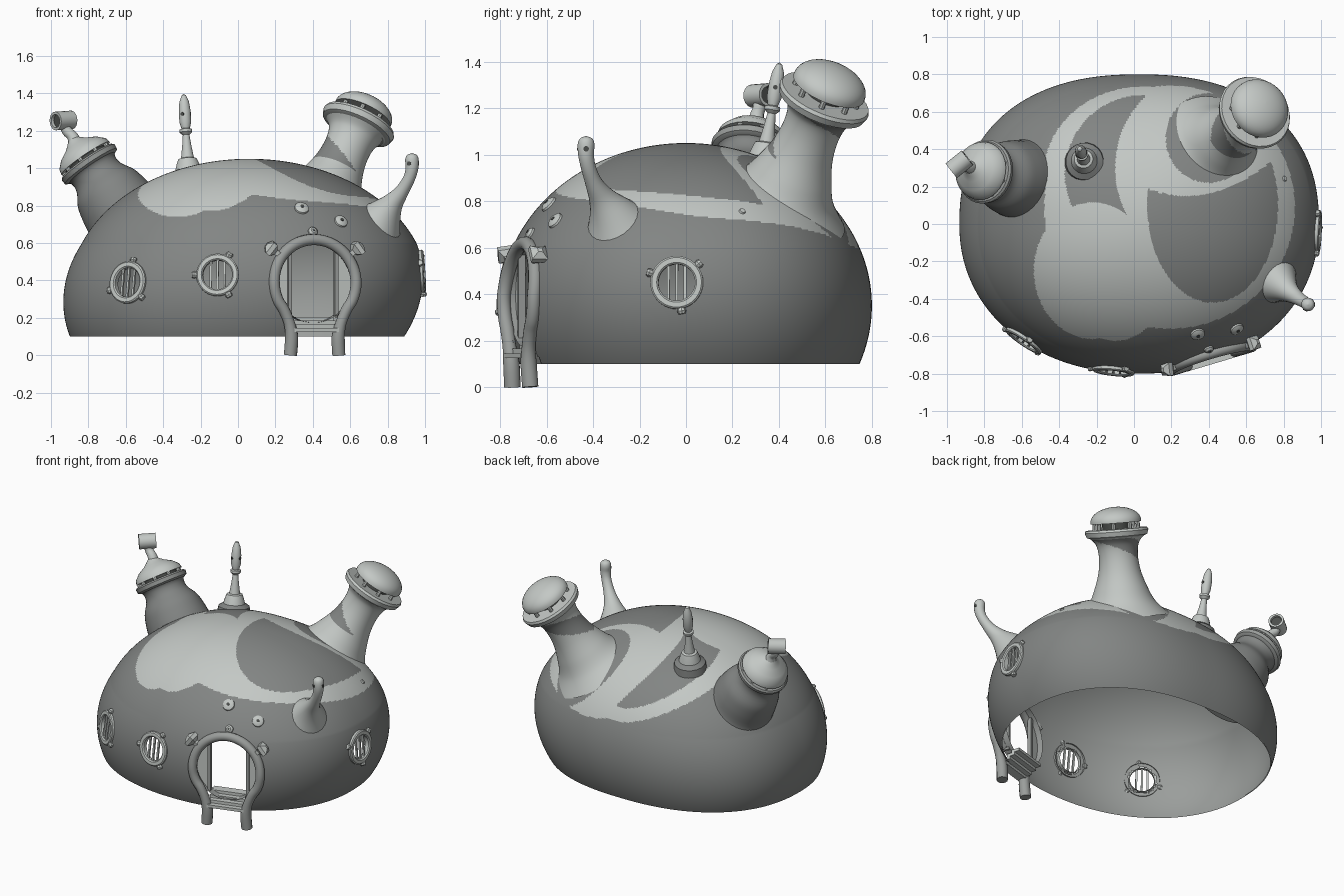
import bpy, bmesh, math
from mathutils import Vector, Matrix

cube = bpy.data.objects.get("Cube")
if cube:
    bpy.data.objects.remove(cube)


def material(name, rgb):
    m = bpy.data.materials.new(name)
    m.use_nodes = True
    m.diffuse_color = (*rgb, 1)
    m.node_tree.nodes["Principled BSDF"].inputs["Base Color"].default_value = (*rgb, 1)
    return m


SHELL = material("dark_grey", (0.225, 0.235, 0.23))
LIGHT = material("pale_grey", (0.55, 0.58, 0.56))
TRIM = material("mid_grey", (0.325, 0.34, 0.33))
DARK = material("deep_grey", (0.07, 0.075, 0.07))


def finish(name, bm, *mats):
    me = bpy.data.meshes.new(name)
    bm.to_mesh(me)
    bm.free()
    ob = bpy.data.objects.new(name, me)
    bpy.context.collection.objects.link(ob)
    for m in mats:
        me.materials.append(m)
    bpy.ops.object.select_all(action="DESELECT")
    ob.select_set(True)
    bpy.context.view_layer.objects.active = ob
    bpy.ops.object.shade_smooth_by_angle(angle=math.radians(35))


def catmull(rows, k):
    """Refine a list of tuples with a Catmull-Rom spline."""
    if k < 2:
        return rows
    p = [rows[0], *rows, rows[-1]]
    out = []
    for i in range(1, len(p) - 2):
        for t in (j / k for j in range(k)):
            out.append(tuple(b + (c - a) * t / 2 + (a - 2.5 * b + 2 * c - d / 2) * t * t
                             + (1.5 * (b - c) + (d - a) / 2) * t ** 3
                             for a, b, c, d in zip(*p[i - 1:i + 3])))
    return out + [rows[-1]]


def tube(name, rows, mats, n=24, k=1, axis=None, caps=True, rule=None):
    """Sweep circles along rows of (x, y, z, radius)."""
    rows = catmull(rows, k)
    pts = [Vector(r[:3]) for r in rows]
    bm = bmesh.new()
    rings, side = [], None
    for i, p in enumerate(pts):
        t = axis or (pts[min(i + 1, len(pts) - 1)] - pts[max(i - 1, 0)])
        t = t.normalized()
        side = side or t.orthogonal()
        side = (side - t * side.dot(t)).normalized()
        other = t.cross(side)
        r = max(rows[i][3], 0.0008)
        rings.append([bm.verts.new(p + r * (side * math.cos(a) + other * math.sin(a)))
                      for a in (math.tau * j / n for j in range(n))])
    for i in range(len(rings) - 1):
        for j in range(n):
            q = (j + 1) % n
            f = bm.faces.new((rings[i][j], rings[i][q], rings[i + 1][q], rings[i + 1][j]))
            if rule:
                f.material_index = rule(i / (len(rings) - 1), j / n)
    if caps:
        bm.faces.new(rings[0][::-1])
        bm.faces.new(rings[-1])
    finish(name, bm, *mats)


def lathe(name, base, axis, profile, mats, n=32, k=1, caps=True, rule=None):
    """Turn a profile of (distance along axis, radius)."""
    base, axis = Vector(base), Vector(axis).normalized()
    rows = [(*(base + axis * s), r) for s, r in profile]
    tube(name, rows, mats, n, k, axis, caps, rule)


def box(name, frame, center, size, mat):
    bm = bmesh.new()
    bmesh.ops.create_cube(bm, size=1, matrix=frame @ Matrix.Translation(center)
                          @ Matrix.Diagonal((*size, 1)))
    finish(name, bm, mat)


# Shell geometry: a squashed, slightly boxy ellipsoid leaning to one side
A, B, H, MID, LEAN = 0.957, 0.8, 0.7, 0.35, 0.13
FRONT, BACK = 2.12, 2.32


def shift(z):
    return min(LEAN * (z - 0.1) - 0.005, 0.06)


def spot(z, x=None, y=None):
    """Point and normal on the front (given x) or the left side (given y)."""
    r = math.sqrt(1 - ((z - MID) / H) ** 2)
    e = FRONT
    if y is None:
        sx = x - shift(z)
        y = -B * (r ** e - (abs(sx) / A) ** e) ** (1 / e)
    else:
        sx = A * (r ** e - (abs(y) / B) ** e) ** (1 / e)
    k = r ** (2 - e)
    slope = k * math.copysign(abs(sx) ** (e - 1), sx) / A ** e
    lean = LEAN if shift(z) < 0.06 else 0
    across = k * math.copysign(abs(y) ** (e - 1), y) / B ** e
    return (Vector((sx + shift(z), y, z)),
            Vector((slope, across, (z - MID) / H ** 2 - slope * lean)).normalized())


def frame_at(p, normal):
    side = Vector((0, 0, 1)).cross(normal).normalized()
    m = Matrix((side, normal.cross(side), normal)).transposed().to_4x4()
    return Matrix.Translation(p) @ m


def inside(p, cx, cy, rx, ry):
    return ((p.x - cx) / rx) ** 2 + ((p.y - cy) / ry) ** 2 < 1


def is_pale(p):
    """Round spot and looping bands painted on the roof."""
    if p.z < 0.5:
        return False
    if inside(p, -0.22, -0.25, 0.315, 0.365) or inside(p, -0.1, -0.38, 0.24, 0.245):
        return True
    pocket_a = (inside(p, 0.05, 0.27, 0.42, 0.42) and not inside(p, 0.4, 0.3, 0.5, 0.52)
                and p.y > 0.05)
    pocket_b = inside(p, 0.42, 0.1, 0.35, 0.52) and p.y < 0.15 + 0.9 * (p.x - 0.28) ** 2
    pocket_c = inside(p, 0.4, 0.46, 0.23, 0.24)
    bands = inside(p, 0.19, 0.09, 0.67, 0.65) or inside(p, 0.05, 0.27, 0.53, 0.465)
    return bands and not (pocket_a or pocket_b or pocket_c)


windows = [spot(0.39, x=-0.59), spot(0.43, x=-0.11), spot(0.45, y=-0.04)]
door = frame_at(Vector((0.41, -0.71, 0.39)), Vector((0.285, -0.958, 0)).normalized())
door_inv = door.inverted()


def is_hole(p):
    if any((p - w).length < 0.093 for w, _ in windows):
        return True
    d = door_inv @ p
    return d.z > -0.25 and (d.xy.length < 0.22 or (abs(d.x) < 0.13 and d.y < 0))


def dome(name, scale, n, rows, mats, rule):
    bm = bmesh.new()
    low = -math.asin(0.25 / H)
    plan = []
    for u in (math.tau * j / n for j in range(n)):
        c, s = math.cos(u), math.sin(u)
        e = BACK if s > 0 else FRONT
        d = (abs(c) ** e + abs(s) ** e) ** (-1 / e)
        plan.append((A * c * d * scale, B * s * d * scale))
    grid = []
    for i in range(rows + 1):
        lat = low + (math.pi / 2 - low) * i / rows
        z = MID + H * math.sin(lat) * (scale if lat > 0 else 1)
        grid.append([bm.verts.new((shift(z) + x * math.cos(lat), y * math.cos(lat), z))
                     for x, y in plan])
    for i in range(rows):
        for j in range(n):
            q = (j + 1) % n
            quad = (grid[i][j], grid[i][q], grid[i + 1][q], grid[i + 1][j])
            c = sum((v.co for v in quad), Vector()) / 4
            if not is_hole(c):
                bm.faces.new(quad).material_index = rule(c)
    bmesh.ops.remove_doubles(bm, verts=bm.verts[:], dist=1e-5)
    finish(name, bm, *mats)


dome("shell", 1, 400, 170, [SHELL, LIGHT], lambda c: int(is_pale(c)))
dome("shell_lining", 0.994, 220, 90, [TRIM], lambda c: 0)

# Round barred windows set into the wall
for w, (p, nrm) in enumerate(windows):
    p = p - nrm * 0.006
    f = frame_at(p, nrm)
    lathe(f"window_ring_{w}", p, nrm, [(-0.02, 0.114), (0.01, 0.114), (0.016, 0.107), (0.016, 0.086),
                                       (0.009, 0.079), (-0.02, 0.079)], [LIGHT], 40, caps=False)
    for x in (-0.036, 0, 0.036):
        box(f"window_bar_{w}", f, (x, 0, 0), (0.012, 0.16, 0.012), LIGHT)
    for i in range(3):
        a = math.radians(80 + 120 * i - 20 * w)
        d = f.to_3x3() @ Vector((math.cos(a), math.sin(a), 0))
        lathe(f"window_knob_{w}", p, d, [(0.105, 0.012), (0.125, 0.02), (0.137, 0.015)], [LIGHT], 8)

# Doorway: horseshoe frame leaning back at the top, sleeve, panels, jambs, steps
leg = [(0.135, -0.39), (0.13, -0.29), (0.145, -0.215)]
arc = [(0.228 * math.cos(a), 0.228 * math.sin(a))
       for a in (math.radians(-40 + 260 * i / 20) for i in range(21))]
path = leg + arc + [(-x, y) for x, y in reversed(leg)]
tube("door_frame", [(*(door @ Vector((x, y, 0.01 - 0.12 * max(y, 0) - 0.06 * max(-y - 0.2, 0)))),
                     0.036 if y < -0.28 else 0.03) for x, y in path], [TRIM], 12, 3)
front = door.to_3x3() @ Vector((0, 0, 1))
lathe("door_sleeve", door.translation, front, [(-0.08, 0.216), (-0.01, 0.216)], [TRIM], 48, caps=False)
for s in (-1, 1):
    bm = bmesh.new()
    ends = math.acos(0.13 / 0.218)
    rim = [(s * 0.218 * math.cos(a), 0.218 * math.sin(a))
           for a in (ends * (i / 8 - 1) for i in range(17))]
    bm.faces.new([bm.verts.new(door @ Vector((x, y, -0.04))) for x, y in rim])
    finish("door_panel", bm, LIGHT)
    box("door_jamb", door, (s * 0.13, 0, -0.04), (0.02, 0.36, 0.03), TRIM)
    d = door.to_3x3() @ Vector((s * 0.8, 0.6, -0.05))
    lathe("door_finial", door @ Vector((0, 0, 0.01)), d,
          [(0.22, 0.018), (0.27, 0.02), (0.29, 0.05), (0.315, 0.05), (0.335, 0.015)], [LIGHT], 4)
for i in range(4):
    box("step", door, (0, -0.255 + 0.02 * i, 0.01 - 0.035 * i), (0.25, 0.02, 0.06), LIGHT)

# Small studs on the front and side
for x, z, r in ((0.34, 0.785, 0.042), (0.55, 0.715, 0.04), (0.4, 0.66, 0.028)):
    p, nrm = spot(z, x=x)
    lathe("stud", p, nrm, [(-0.01, r), (0.008, r * 0.9), (0.018, r * 0.5)], [LIGHT], 16)
    lathe("stud_eye", p, nrm, [(0.01, r * 0.25), (0.02, r * 0.25)], [DARK], 12)
p, nrm = spot(0.75, y=0.24)
lathe("side_stud", p, nrm, [(-0.01, 0.022), (0.015, 0.012)], [LIGHT], 12)


def lantern_posts(base, axis, radius, low, high, count):
    f = frame_at(Vector(base), Vector(axis).normalized())
    for i in range(count):
        a = math.tau * i / count
        start = f @ Vector((radius * math.cos(a), radius * math.sin(a), 0))
        lathe("lantern_post", start, axis, [(low, 0.013), (high, 0.013)], [LIGHT], 8)


# Leaning tower with spiral stripe and lantern cap
T, TA = (0.645, 0.595, 1.24), (0.39, 0.35, 0.85)


def spiral(s, a):
    return int(0.42 < s < 0.93 and (a + s * 1.3) % 1 < 0.3)


lathe("tower", T, TA, [(-0.55, 0.30), (-0.46, 0.215), (-0.36, 0.168), (-0.26, 0.136), (-0.16, 0.125),
                       (-0.08, 0.138), (-0.03, 0.18)], [LIGHT, SHELL], 64, 10, rule=spiral)
lathe("tower_rim", T, TA, [(-0.04, 0.17), (-0.03, 0.195), (0, 0.205), (0.015, 0.198), (0.015, 0.15)], [LIGHT])
lathe("tower_core", T, TA, [(0, 0.09), (0.075, 0.09)], [DARK])
lantern_posts(T, TA, 0.14, 0.01, 0.065, 8)
lathe("tower_cap", T, TA, [(0.055, 0.13), (0.055, 0.163)]
      + [(0.065 + 0.092 * math.sin(a), 0.163 * math.cos(a)) for a in (math.pi * i / 20 for i in range(11))],
      [LIGHT])

# Bulging turret with capped chimney pipe
C, CA = (-0.8, 0.28, 1.03), (-0.56, 0.13, 0.82)
lathe("turret", C, CA, [(-0.42, 0.27), (-0.35, 0.22), (-0.25, 0.202), (-0.17, 0.182), (-0.1, 0.142),
                        (-0.05, 0.138), (-0.02, 0.16)], [SHELL], 40, 4)
lathe("turret_rim", C, CA, [(-0.035, 0.15), (-0.025, 0.168), (0, 0.172), (0.01, 0.162), (0.01, 0.13)], [TRIM])
lathe("turret_core", C, CA, [(0, 0.125), (0.045, 0.125)], [DARK])
lantern_posts(C, CA, 0.14, 0, 0.04, 9)
lathe("turret_cap", C, CA, [(0.027, 0.12), (0.027, 0.157), (0.055, 0.15), (0.09, 0.115), (0.115, 0.07),
                            (0.135, 0.045), (0.15, 0.03)], [LIGHT])
tube("chimney_pipe", [(-0.865, 0.3, 1.12, 0.042), (-0.885, 0.305, 1.17, 0.03),
                      (-0.915, 0.315, 1.2, 0.028), (-0.93, 0.32, 1.25, 0.03)], [LIGHT], 16, 4)
HEAD, HEAD_AXIS = (-0.933, 0.32, 1.255), (-0.75, -0.6, -0.05)
lathe("chimney_head", HEAD, HEAD_AXIS, [(-0.03, 0.032), (-0.055, 0.036), (-0.055, 0.05), (0.055, 0.05),
                                        (0.055, 0.036), (0.03, 0.032)], [LIGHT], 20, caps=False)
lathe("chimney_core", HEAD, HEAD_AXIS, [(-0.04, 0.034), (0.04, 0.034)], [DARK], 20)

# Slender roof spire with a dark foot
lathe("spire", (-0.265, 0.335, 0.97), (-0.06, 0.16, 1),
      [(-0.05, 0.11), (0.0, 0.1), (0.02, 0.07), (0.055, 0.06), (0.08, 0.05), (0.085, 0.035), (0.15, 0.025),
       (0.21, 0.018), (0.225, 0.034), (0.24, 0.034), (0.245, 0.022), (0.28, 0.032), (0.34, 0.032),
       (0.39, 0.026), (0.425, 0.012), (0.432, 0)], [LIGHT, SHELL], 20, rule=lambda s, a: int(s < 0.12))

# Curved side horn
tube("horn", [(0.72, -0.28, 0.66, 0.175), (0.775, -0.32, 0.74, 0.108), (0.825, -0.36, 0.81, 0.06),
              (0.875, -0.395, 0.875, 0.038), (0.915, -0.42, 0.945, 0.032), (0.93, -0.43, 1.0, 0.034),
              (0.93, -0.43, 1.045, 0.036), (0.93, -0.43, 1.07, 0.026), (0.93, -0.43, 1.08, 0.001)],
     [LIGHT], 24, 4)
for d in ((1, 0, 0), (-0.45, -0.9, 0)):
    lathe("horn_hole", (0.93, -0.43, 1.025), d, [(0, 0.012), (0.037, 0.012)], [DARK], 12)
    lathe("spire_hole", (-0.284, 0.385, 1.29), d, [(0, 0.01), (0.034, 0.01)], [DARK], 12)
